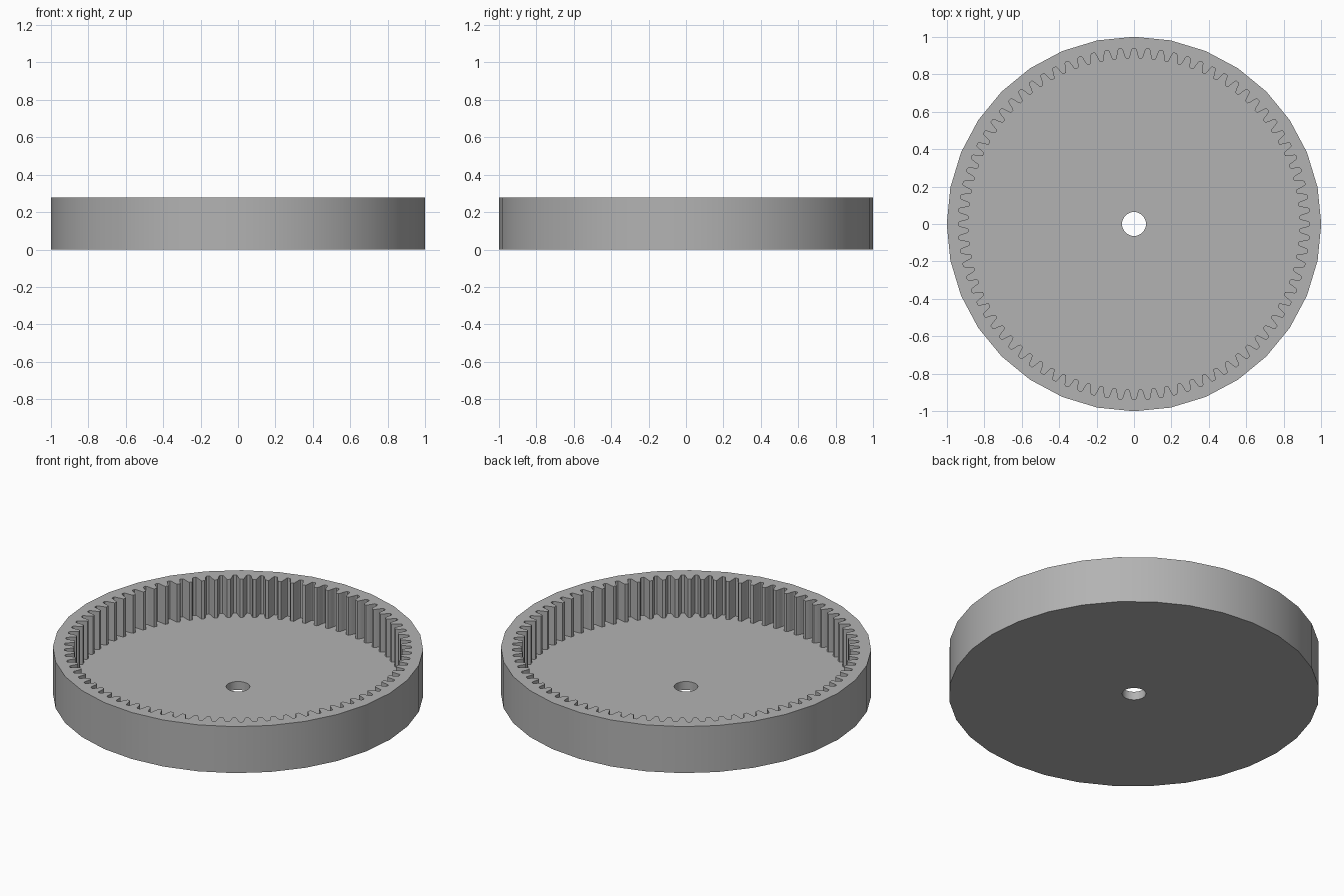
import bpy, bmesh
from math import sin, cos, tau, radians

TEETH = 80
HEIGHT = 0.277
FLOOR = 0.05

if "Cube" in bpy.data.objects:
    bpy.data.objects.remove(bpy.data.objects["Cube"])

grey = bpy.data.materials.new("plain grey")
grey.use_nodes = True
grey.diffuse_color = (0.45, 0.45, 0.45, 1)
grey.node_tree.nodes["Principled BSDF"].inputs["Base Color"].default_value = grey.diffuse_color


def polar(radius, turn):
    """Point at a fraction of a full turn, starting from +y."""
    return (radius * sin(turn * tau), radius * cos(turn * tau))


def circle(radius, sides):
    return [polar(radius, i / sides) for i in range(sides)]


def tooth_loop():
    # Half of one gap between teeth: (fraction of pitch, radius), root to tip
    half = [(0.10, 0.938), (0.16, 0.933), (0.20, 0.923),
            (0.25, 0.909), (0.32, 0.892), (0.38, 0.885)]
    gap = [(-f, r) for f, r in reversed(half)] + half
    return [polar(r, (i + f) / TEETH) for i in range(TEETH) for f, r in gap]


def holed_slab(name, outer, inner, bottom, top):
    """Solid slab between an outer and an inner outline."""
    bm = bmesh.new()
    for outline in (outer, inner):
        verts = [bm.verts.new((x, y, bottom)) for x, y in outline]
        for a, b in zip(verts, verts[1:] + verts[:1]):
            bm.edges.new((a, b))
    bmesh.ops.triangle_fill(bm, edges=bm.edges[:], use_beauty=True, normal=(0, 0, -1))
    raised = bmesh.ops.extrude_face_region(bm, geom=bm.faces[:], use_keep_orig=True)["geom"]
    bmesh.ops.translate(bm, vec=(0, 0, top - bottom),
                        verts=[v for v in raised if isinstance(v, bmesh.types.BMVert)])
    bmesh.ops.recalc_face_normals(bm, faces=bm.faces[:])
    mesh = bpy.data.meshes.new(name)
    bm.to_mesh(mesh)
    bm.free()
    mesh.materials.append(grey)
    obj = bpy.data.objects.new(name, mesh)
    bpy.context.collection.objects.link(obj)
    bpy.ops.object.select_all(action="DESELECT")
    obj.select_set(True)
    bpy.context.view_layer.objects.active = obj
    bpy.ops.object.shade_smooth_by_angle(angle=radians(30))
    return obj


# Floor disc with the axle hole, and the internally toothed wall on top of it
holed_slab("base_plate", circle(1, 32), circle(0.064, 32), 0, FLOOR)
holed_slab("toothed_ring", circle(1, 32), tooth_loop(), FLOOR, HEIGHT)
